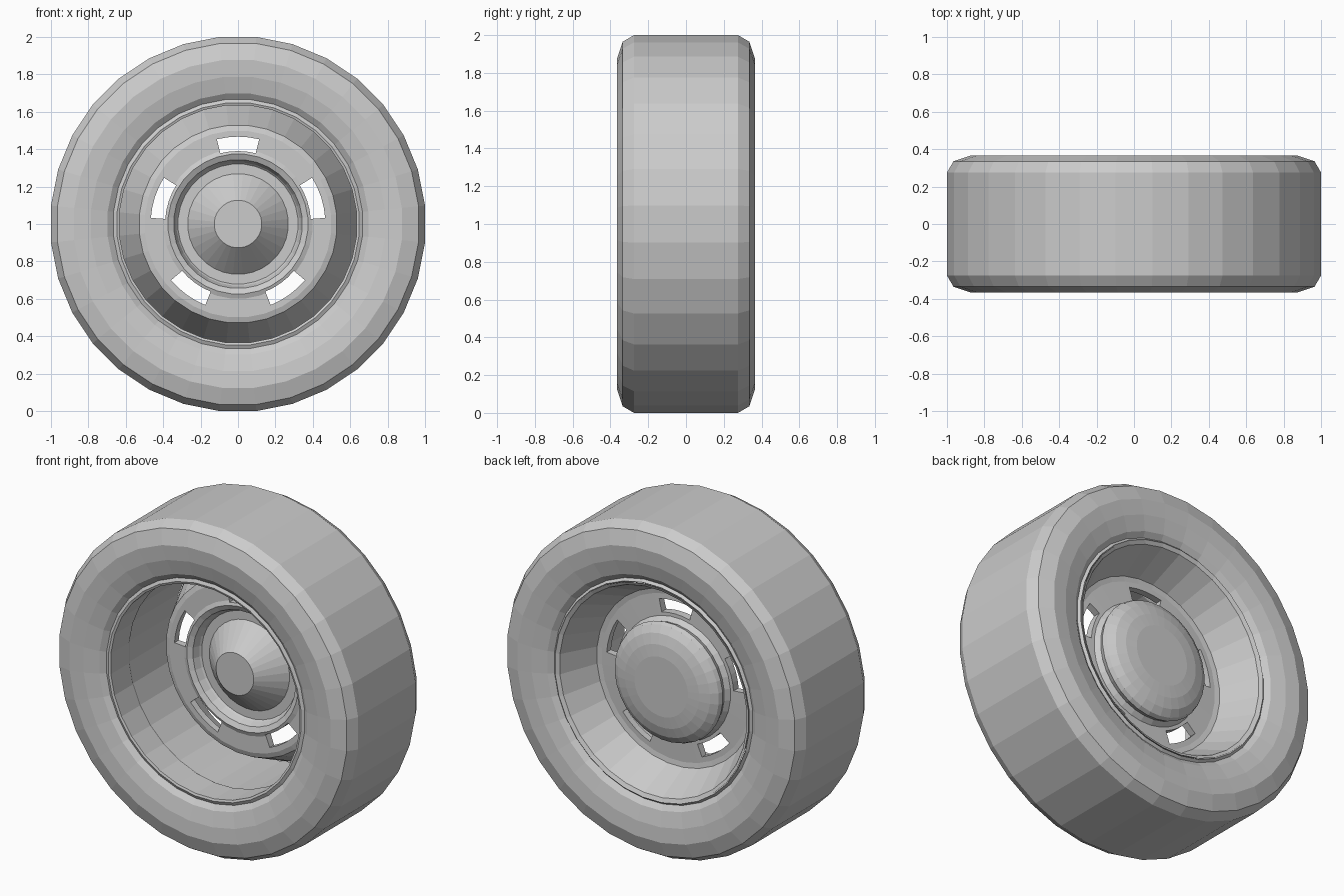
import bpy, bmesh, math
from mathutils import Matrix, Vector

if "Cube" in bpy.data.objects:
    bpy.data.objects.remove(bpy.data.objects["Cube"])

SEGMENTS = 32
grey = bpy.data.materials.new("plain_grey")
grey.use_nodes = True
grey.diffuse_color = (0.6, 0.6, 0.6, 1)
grey.node_tree.nodes["Principled BSDF"].inputs["Base Color"].default_value = (0.6, 0.6, 0.6, 1)


def add_object(name, bm):
    bmesh.ops.recalc_face_normals(bm, faces=bm.faces)
    mesh = bpy.data.meshes.new(name)
    bm.to_mesh(mesh)
    bm.free()
    mesh.materials.append(grey)
    obj = bpy.data.objects.new(name, mesh)
    bpy.context.collection.objects.link(obj)
    return obj


def lathe(name, profile, closed=True):
    """Spin (radius, y) points about the axle, with a flat facet on top."""
    bm = bmesh.new()
    rings = []
    for r, y in profile:
        ring = []
        for i in range(SEGMENTS):
            a = (i + 0.5) * math.tau / SEGMENTS
            ring.append(bm.verts.new((r * math.cos(a), y, 1 + r * math.sin(a))))
        rings.append(ring)
    pairs = list(zip(rings, rings[1:]))
    if closed:
        pairs.append((rings[-1], rings[0]))
    else:
        bm.faces.new(rings[0])
        bm.faces.new(rings[-1])
    for a, b in pairs:
        for i in range(SEGMENTS):
            j = (i + 1) % SEGMENTS
            bm.faces.new((a[i], a[j], b[j], b[i]))
    return add_object(name, bm)


# Tyre: one sidewall mirrored to the other side
tread = 1 / math.cos(math.pi / SEGMENTS)
sidewall = [(0.655, -0.30), (0.70, -0.335), (0.79, -0.358), (0.88, -0.365),
            (0.97, -0.335), (tread, -0.275)]
back_wall = [(r, -y) for r, y in reversed(sidewall)]
lathe("tyre", sidewall + back_wall)

# Barrel lining the bore, with a slim lip at each end
lathe("rim_barrel", [(0.637, -0.315), (0.637, -0.14), (0.648, -0.12), (0.648, 0.315),
                     (0.655, 0.325), (0.67, 0.31), (0.67, -0.31), (0.65, -0.32)])

# Dished wheel: flared cone from the back lip down to the slotted plate
wheel = lathe("wheel_disc", [(0.65, 0.325), (0.63, 0.315), (0.53, 0.10), (0.50, 0.095),
                             (0.37, 0.10), (0.33, 0.15), (0.26, 0.16),
                             (0.26, 0.13), (0.305, 0.13), (0.33, 0.10), (0.345, 0.06),
                             (0.375, 0.045), (0.40, 0.055), (0.50, 0.055),
                             (0.53, 0.065), (0.645, 0.315)])

# Hub cone at the front, domed cap at the back
lathe("hub_cone", [(0.127, -0.03), (0.295, 0.135), (0.295, 0.15)], closed=False)
lathe("hub_cap", [(0.34, 0.11), (0.36, 0.16), (0.35, 0.185), (0.31, 0.212),
                  (0.25, 0.23), (0.18, 0.238)], closed=False)

# Five curved slots cut through the plate
bm = bmesh.new()
STEPS = 4
for k in range(5):
    middle = math.radians(90 + 72 * k)
    outline = []
    for r, order in ((0.39, range(STEPS + 1)), (0.467, range(STEPS, -1, -1))):
        for i in order:
            a = middle + math.radians(14) * (2 * i / STEPS - 1)
            outline.append(bm.verts.new((r * math.cos(a), -0.1, 1 + r * math.sin(a))))
    face = bm.faces.new(outline)
    grown = bmesh.ops.extrude_face_region(bm, geom=[face])
    moved = [v for v in grown["geom"] if isinstance(v, bmesh.types.BMVert)]
    bmesh.ops.translate(bm, verts=moved, vec=(0, 0.4, 0))
cutter = add_object("slot_cutter", bm)
cutter.hide_render = True
cutter.hide_set(True)
cut = wheel.modifiers.new("slots", "BOOLEAN")
cut.operation = "DIFFERENCE"
cut.solver = "EXACT"
cut.object = cutter

# Bake the cut and drop the helper
bpy.context.view_layer.update()
evaluated = wheel.evaluated_get(bpy.context.evaluated_depsgraph_get())
baked = bpy.data.meshes.new_from_object(evaluated)
wheel.modifiers.clear()
wheel.data = baked
bpy.data.objects.remove(cutter)
